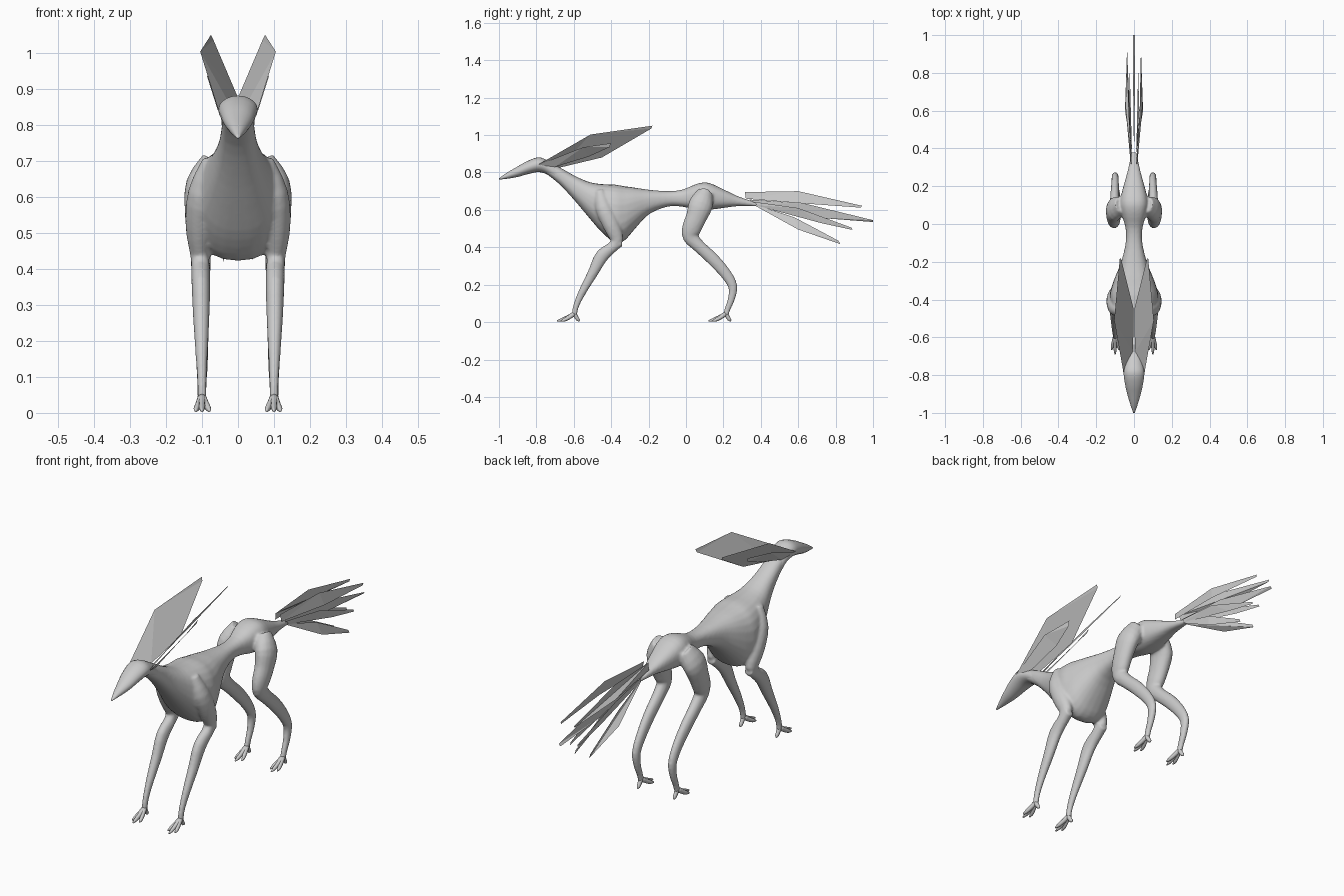
import bpy, bmesh, math
from mathutils import Vector

if "Cube" in bpy.data.objects:
    bpy.data.objects.remove(bpy.data.objects["Cube"])

grey = bpy.data.materials.new("plain grey")
grey.diffuse_color = (0.6, 0.6, 0.6, 1)
grey.use_nodes = True
grey.node_tree.nodes["Principled BSDF"].inputs["Base Color"].default_value = grey.diffuse_color


def finish(bm, name, smooth=True):
    bmesh.ops.recalc_face_normals(bm, faces=bm.faces)
    me = bpy.data.meshes.new(name)
    bm.to_mesh(me)
    bm.free()
    for p in me.polygons:
        p.use_smooth = smooth
    me.materials.append(grey)
    ob = bpy.data.objects.new(name, me)
    bpy.context.collection.objects.link(ob)
    return ob


def resample(rows, n):
    """Catmull-Rom interpolation of number tuples."""
    rows = [Vector(r) for r in rows]
    out = []
    for i in range(len(rows) - 1):
        a, b, c, d = (rows[max(i - 1, 0)], rows[i], rows[i + 1],
                      rows[min(i + 2, len(rows) - 1)])
        for k in range(n):
            t = k / n
            out.append(0.5 * (2 * b + (c - a) * t + (2 * a - 5 * b + 4 * c - d) * t * t
                              + (3 * b - a - 3 * c + d) * t ** 3))
    out.append(rows[-1])
    return out


def loft(bm, rows, sides=16, n=3, upright=False, power=2.0):
    """Tube through rows of (x, y, z, half width, half depth)."""
    rows = resample(rows, n)
    rings = []
    for i, r in enumerate(rows):
        c = Vector(r[:3])
        t = Vector(rows[min(i + 1, len(rows) - 1)][:3]) - Vector(rows[max(i - 1, 0)][:3])
        up = Vector((0, 0, 1)) if upright else t.cross(Vector((1, 0, 0))).normalized()
        side = Vector((1, 0, 0)) if upright else up.cross(t).normalized()
        ring = []
        for k in range(sides):
            a = 2 * math.pi * k / sides
            cs, sn = math.cos(a), math.sin(a)
            u = math.copysign(abs(cs) ** (2 / power), cs)
            v = math.copysign(abs(sn) ** (2 / power), sn)
            ring.append(bm.verts.new(c + side * u * max(r[3], .002) + up * v * max(r[4], .002)))
        rings.append(ring)
    for p, q in zip(rings, rings[1:]):
        for k in range(sides):
            j = (k + 1) % sides
            bm.faces.new((p[k], p[j], q[j], q[k]))
    bm.faces.new(rings[0])
    bm.faces.new(rings[-1])


def profile(rows):
    """(y, top, bottom, half width) to centre rows."""
    return [(0, y, (t + b) / 2, w, (t - b) / 2) for y, t, b, w in rows]


# Torso: neck, deep chest, narrow waist, hips and tail root
body = bmesh.new()
loft(body, profile([
    (-.77, .868, .81, .042), (-.68, .83, .74, .046), (-.6, .785, .655, .058),
    (-.52, .75, .56, .085), (-.45, .738, .48, .115), (-.38, .735, .425, .128),
    (-.33, .727, .435, .118), (-.28, .72, .49, .1), (-.2, .708, .575, .068),
    (-.1, .70, .617, .044), (-.02, .708, .617, .045), (.06, .74, .60, .068),
    (.12, .745, .60, .074), (.2, .71, .61, .056), (.28, .672, .62, .034),
    (.38, .638, .618, .014)]), sides=24, upright=True, power=2.4)

# Limbs, with shoulders and thighs that blend into the torso
for s in (-1, 1):
    for limb in (
        [(.065, -.46, .695, .035, .03), (.1, -.44, .61, .039, .045),
         (.108, -.4, .52, .038, .045), (.106, -.37, .44, .027, .035),
         (.104, -.395, .408, .025, .024)],
        [(.104, -.345, .425, .022, .02), (.104, -.385, .405, .026, .027),
         (.103, -.45, .353, .026, .036), (.102, -.497, .265, .023, .028),
         (.101, -.555, .16, .017, .021), (.1, -.588, .085, .013, .016),
         (.1, -.597, .035, .013, .015)],
        [(.06, .1, .685, .05, .045), (.1, .08, .63, .046, .065),
         (.108, .055, .56, .04, .056), (.107, .03, .5, .036, .052),
         (.104, .025, .455, .03, .042), (.103, .07, .405, .027, .034),
         (.102, .145, .335, .024, .034), (.1, .215, .255, .02, .03),
         (.1, .25, .19, .018, .025), (.1, .243, .125, .016, .019),
         (.1, .222, .07, .013, .016), (.1, .212, .035, .013, .015)],
    ):
        loft(body, [(s * r[0],) + r[1:] for r in limb])
torso = finish(body, "body_and_legs")
rm = torso.modifiers.new("fuse", 'REMESH')
rm.mode = 'VOXEL'
rm.voxel_size = .0065
rm.use_smooth_shade = True
sm = torso.modifiers.new("soften", 'SMOOTH')
sm.factor = .5
sm.iterations = 5

# Head with pointed beak
head = bmesh.new()
loft(head, profile([
    (-1, .768, .762, .004), (-.96, .797, .766, .018), (-.9, .832, .776, .036),
    (-.85, .86, .79, .047), (-.79, .881, .802, .055), (-.74, .864, .788, .048),
    (-.68, .828, .742, .044)]), sides=20, upright=True)
finish(head, "head")

# Feet: three spread front toes and a short rear spur
for s, tag in ((-1, "left"), (1, "right")):
    for y, end in ((-.597, "front"), (.213, "hind")):
        bm = bmesh.new()
        for dx, dy in ((-.021, -.07), (0, -.093), (.018, -.07), (0, .028)):
            loft(bm, [(s * .1, y, .045, .012, .012),
                      (s * (.1 + dx * .5), y + dy * .4, .025, .0095, .0105),
                      (s * (.1 + dx * .85), y + dy * .75, .012, .008, .009),
                      (s * (.1 + dx), y + dy, .006, .003, .003)], sides=8, n=2)
        finish(bm, f"{end}_{tag}_foot")


def feather(name, pts):
    bm = bmesh.new()
    bm.faces.new([bm.verts.new(p) for p in pts])
    bmesh.ops.triangulate(bm, faces=bm.faces)
    finish(bm, name, False)


big_crest = [(.055, -.79, .842), (.105, -.51, 1.003), (.075, -.18, 1.05),
             (.068, -.185, 1.035), (.002, -.45, .88), (.005, -.68, .825)]
small_crest = [(.056, -.79, .84), (.086, -.55, .935), (.06, -.4, .957),
               (.055, -.41, .935), (.036, -.52, .885), (.04, -.7, .83)]
upper_tail = [(.012, .315, .695), (.03, .6, .7), (.037, .94, .622),
              (.037, .935, .612), (.045, .62, .635), (.018, .32, .66)]
lower_mid_tail = [(.01, .35, .645), (.028, .6, .61), (.02, .885, .505),
                  (.02, .89, .493), (.02, .72, .53), (.012, .37, .625)]
low_tail = [(.008, .36, .632), (.03, .58, .56), (.04, .815, .435),
            (.04, .825, .417), (.048, .6, .495), (.01, .37, .622)]

# Paired crest and tail feathers
for s, tag in ((-1, "left"), (1, "right")):
    for name, pts in (("large_crest", big_crest), ("small_crest", small_crest),
                      ("upper_tail", upper_tail), ("middle_tail", lower_mid_tail),
                      ("lower_tail", low_tail)):
        feather(f"{name}_feather_{tag}", [(s * x, y, z) for x, y, z in pts])

# Long centre tail feather
feather("centre_tail_feather", [(0, .34, .655), (.004, .63, .635), (.004, 1, .545),
                                (-.004, 1, .535), (-.004, .68, .56), (0, .36, .63)])
